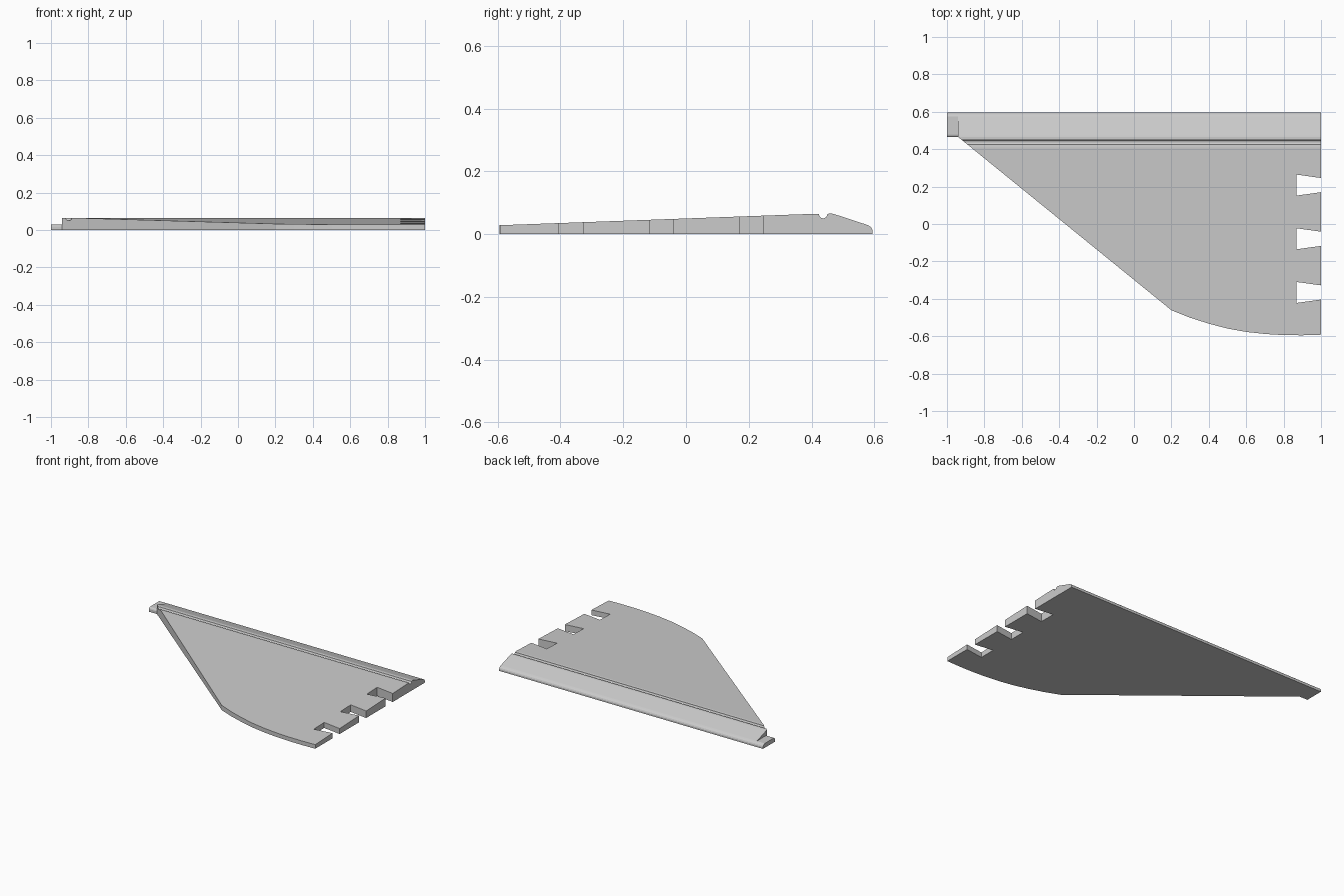
import bpy, bmesh, math
from mathutils import Vector

if "Cube" in bpy.data.objects:
    bpy.data.objects.remove(bpy.data.objects["Cube"])

grey = bpy.data.materials.new("plain grey")
grey.diffuse_color = (0.6, 0.6, 0.6, 1)
grey.use_nodes = True
grey.node_tree.nodes["Principled BSDF"].inputs["Base Color"].default_value = grey.diffuse_color


def prism(name, points, offset):
    """Extrude a closed outline along the offset vector."""
    bm = bmesh.new()
    face = bm.faces.new([bm.verts.new(p) for p in points])
    ext = bmesh.ops.extrude_face_region(bm, geom=[face])
    verts = [v for v in ext["geom"] if isinstance(v, bmesh.types.BMVert)]
    bmesh.ops.translate(bm, verts=verts, vec=Vector(offset))
    bmesh.ops.recalc_face_normals(bm, faces=bm.faces)
    mesh = bpy.data.meshes.new(name)
    bm.to_mesh(mesh)
    bm.free()
    mesh.materials.append(grey)
    obj = bpy.data.objects.new(name, mesh)
    bpy.context.collection.objects.link(obj)
    return obj


# rounded back edge, shared by the panel and the tab
nose = [(0.575, 0.030), (0.584, 0.026), (0.591, 0.020), (0.595, 0.012), (0.595, 0)]

# panel cross-section: rising top, round groove, sloped back
groove = [(0.437 + 0.013 * math.cos(a), 0.063 + 0.013 * math.sin(a))
          for a in [math.pi + math.pi * i / 10 for i in range(11)]]
section = [(-0.65, 0), (-0.65, 0.026), (0.41, 0.0645)] + groove
section += [(0.455, 0.065), (0.466, 0.065), (0.474, 0.063)] + nose
panel = prism("panel", [(-1.2, y, z) for y, z in section], (2.4, 0, 0))

# plan outline: straight slanted side, curved tip, dovetail notches
plan = [(-0.94, 0.7), (-0.94, 0.465), (0.2, -0.461), (0.3, -0.501), (0.4, -0.533),
        (0.5, -0.559), (0.6, -0.577), (0.7, -0.588), (0.8, -0.594), (0.9, -0.595),
        (1.0, -0.592)]
for c in (-0.366, -0.079, 0.208):
    plan += [(1.0, c - 0.038), (0.87, c - 0.056), (0.87, c + 0.056), (1.0, c + 0.038)]
plan.append((1.0, 0.7))
cutter = prism("plan_cutter", [(x, y, -0.1) for x, y in plan], (0, 0, 0.3))
cutter.hide_render = True
cutter.hide_set(True)

trim = panel.modifiers.new("trim", "BOOLEAN")
trim.operation = "INTERSECT"
trim.solver = "EXACT"
trim.object = cutter

# end tab: low block with a rounded front edge
tab_section = [(0.465, 0), (0.465, 0.018), (0.468, 0.025), (0.474, 0.029), (0.482, 0.030)]
prism("end_tab", [(-1.0, y, z) for y, z in tab_section + nose], (0.06, 0, 0))
